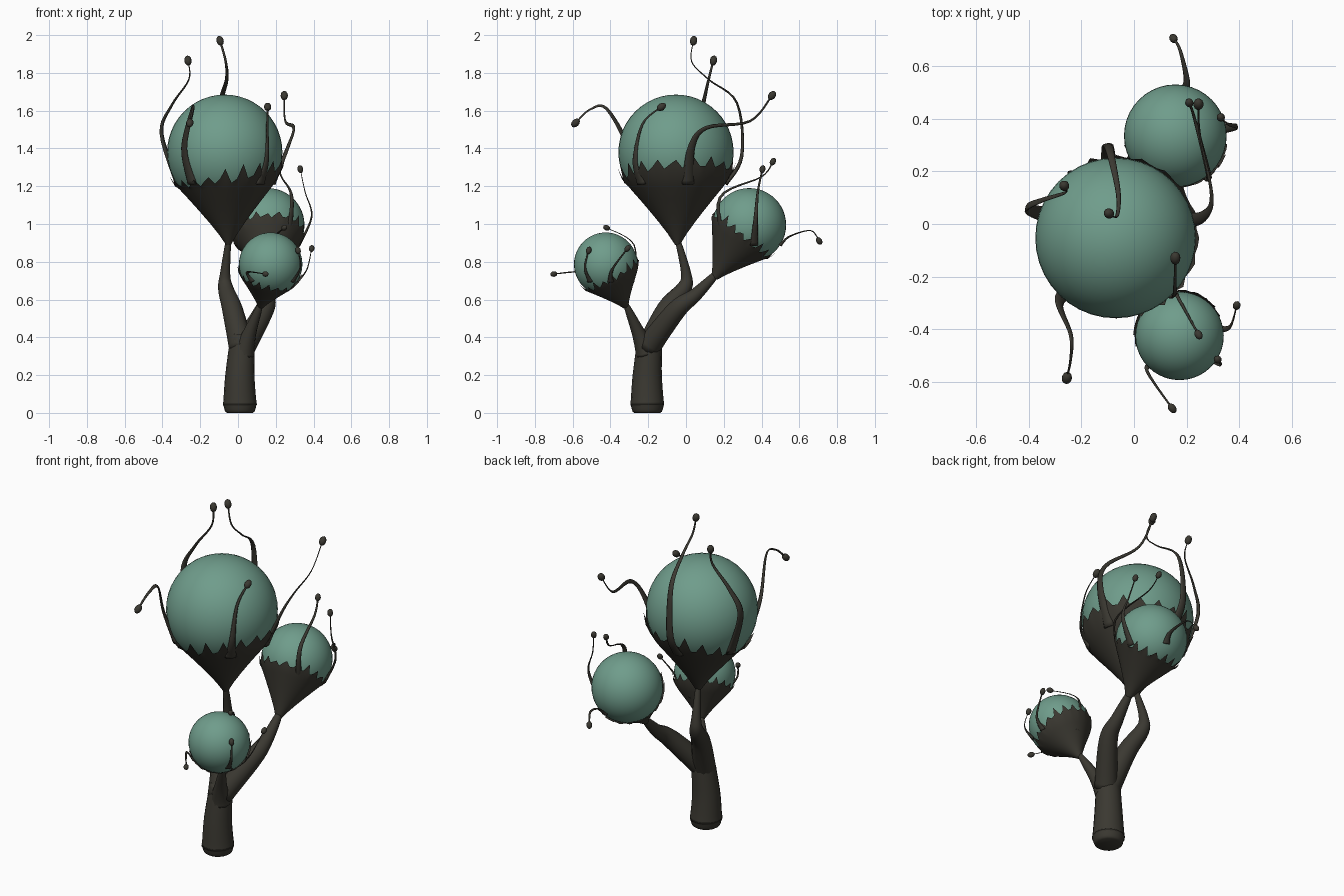
import bpy, bmesh, math, random
from mathutils import Vector as V

if "Cube" in bpy.data.objects:
    bpy.data.objects.remove(bpy.data.objects["Cube"])

random.seed(4)


def material(name, col):
    m = bpy.data.materials.new(name)
    m.diffuse_color = (*col, 1)
    m.use_nodes = True
    m.node_tree.nodes["Principled BSDF"].inputs["Base Color"].default_value = m.diffuse_color
    return m


GREEN = material("sage_green", (0.16, 0.335, 0.26))
BARK = material("dark_bark", (0.043, 0.04, 0.031))


def finish(bm, name, mat):
    bmesh.ops.recalc_face_normals(bm, faces=bm.faces)
    me = bpy.data.meshes.new(name)
    bm.to_mesh(me)
    bm.free()
    me.materials.append(mat)
    me.shade_smooth()
    ob = bpy.data.objects.new(name, me)
    bpy.context.collection.objects.link(ob)


def bridge(bm, rings):
    n = len(rings[0])
    for a, b in zip(rings, rings[1:]):
        for k in range(n):
            j = (k + 1) % n
            bm.faces.new((a[k], a[j], b[j], b[k]))


def spline(pts, steps=6):
    """Catmull-Rom through the path points."""
    out, n = [], len(pts)
    for i in range(n - 1):
        a, b, c, d = pts[max(i - 1, 0)], pts[i], pts[i + 1], pts[min(i + 2, n - 1)]
        for k in range(steps):
            t = k / steps
            out.append(0.5 * (2 * b + (c - a) * t + (2 * a - 5 * b + 4 * c - d) * t * t
                              + (3 * b - a - 3 * c + d) * t ** 3))
    return out + [pts[-1]]


def tube(name, pts, r0, r1, power, ref, sides=12, flat=1.0):
    """Sweep an ellipse that tapers from r0 to r1; its wide side starts across ref."""
    path = spline([V(p) for p in pts])
    bm, rings, side, last = bmesh.new(), [], None, len(path) - 1
    for i, c in enumerate(path):
        t = (path[min(i + 1, last)] - path[max(i - 1, 0)]).normalized()
        side = t.cross(ref) if side is None else side - t * side.dot(t)
        side.normalize()
        up = t.cross(side)
        r = r1 + (r0 - r1) * (1 - i / last) ** power
        rings.append([bm.verts.new(c + r * (side * math.cos(a) + up * math.sin(a) * flat))
                      for a in (math.tau * k / sides for k in range(sides))])
    bridge(bm, rings)
    bm.faces.new(rings[0])
    bm.faces.new(rings[-1])
    finish(bm, name, BARK)
    return t


def cup(name, c, r, tip, r0, mean, lean, lean_dir):
    """Cone from the stem tip, tangent to the globe, then hugging it up to a torn rim."""
    axis = (c - tip).normalized()
    u = (V((1, 0, 0)) - axis * axis.x).normalized()
    v = axis.cross(u)
    D, R, n = (c - tip).length, r * 1.015, 60
    pt = math.acos(R / D)
    rt, ht = R * math.sin(pt), -R * math.cos(pt)
    bm, rings = bmesh.new(), [[] for _ in range(11)]
    peak = [random.uniform(2, 11) for _ in range(n // 3)]
    for k in range(n):
        a = math.tau * k / n
        rim = mean + lean * math.cos(a - lean_dir) + random.uniform(-2, 2)
        rim += (peak[k // 3], -5, -2)[k % 3]
        pr = max(math.radians(rim), pt + 0.05)
        d = u * math.cos(a) + v * math.sin(a)
        for i in range(11):
            if i < 6:
                s = i / 5
                rad, h = r0 + (rt - r0) * s ** 1.12, -D + (D + ht) * s
            else:
                s = (i - 5) / 5
                ph, q = pt + (pr - pt) * s, R + 0.035 * r * s * s
                rad, h = q * math.sin(ph), -q * math.cos(ph)
            rings[i].append(bm.verts.new(c + axis * h + d * rad))
    bridge(bm, rings)
    finish(bm, name, BARK)


def tendril(name, c, r, pts):
    """Flat strand rooted low on the globe below its first point, with a seed bulb at the end."""
    out = V(pts[0]) - c
    out.z = 0
    root = c + out.normalized() * r * 0.86 - V((0, 0, r * 0.55))
    size = 0.009 + r * 0.035
    t = tube(name, [root, *pts], r * 0.11, size * 0.3, 2.2, root - c, 8, 0.4)
    bm = bmesh.new()
    bmesh.ops.create_icosphere(bm, subdivisions=2, radius=size)
    rot = t.to_track_quat('Z', 'Y')
    for w in bm.verts:
        w.co = rot @ V((w.co.x, w.co.y, w.co.z * 1.4)) + V(pts[-1])
    finish(bm, name + "_bulb", BARK)


def flower(label, c, r, tip, r0, mean, lean, lean_dir, strands):
    """Globe, cup and tendrils together."""
    c = V(c)
    bm = bmesh.new()
    bmesh.ops.create_uvsphere(bm, u_segments=40, v_segments=24, radius=r)
    bmesh.ops.translate(bm, verts=bm.verts, vec=c)
    finish(bm, label + "_globe", GREEN)
    cup(label + "_cup", c, r, V(tip), r0, mean, lean, lean_dir)
    for i, pts in enumerate(strands, 1):
        tendril(f"{label}_tendril_{i}", c, r, pts)


# trunk with rounded foot, and three branches
X = V((1, 0, 0))
tube("trunk", [(.01, -.205, .04), (.01, -.205, .2), (.025, -.19, .41)], .09, .06, .8, X, 16)
tube("trunk_foot", [(.01, -.205, .05), (.01, -.205, 0)], .09, .068, .5, X, 16)
tube("tall_branch", [(.02, -.2, .34), (-.03, -.1, .55), (-.065, -.01, .66),
                     (-.068, 0, .74), (-.05, -.045, .92)], .068, .013, 1, X)
tube("back_branch", [(.03, -.2, .35), (.14, -.05, .545), (.16, .05, .625), (.165, .155, .73)], .066, .018, .9, X)
tube("front_branch", [(.03, -.21, .32), (.06, -.25, .42), (.12, -.318, .575)], .06, .013, 1, X)

# large globe
flower("large", (-.07, -.053, 1.38), .305, (-.05, -.045, .89), .013, 70, 8, .5, [
    [(-.1, .295, 1.36), (-.09, .27, 1.64), (-.06, .12, 1.765), (-.065, .03, 1.86), (-.095, .04, 1.97)],
    [(-.405, .06, 1.48), (-.35, .09, 1.63), (-.26, .12, 1.765), (-.265, .145, 1.865)],
    [(-.285, -.3, 1.4), (-.24, -.42, 1.61), (-.24, -.51, 1.605), (-.255, -.585, 1.535)],
    [(.152, -.27, 1.34), (.155, -.23, 1.53), (.157, -.13, 1.62)],
    [(.265, .03, 1.41), (.295, .11, 1.51), (.25, .34, 1.545), (.245, .455, 1.68)]])

# middle globe at the back
flower("middle", (.157, .335, .995), .195, (.165, .15, .715), .018, 70, 4, -1.2, [
    [(.39, .37, 1.04), (.355, .38, 1.17), (.33, .405, 1.29)],
    [(.285, .18, 1.14), (.23, .4, 1.25), (.21, .46, 1.33)],
    [(.2, .55, .935), (.175, .66, .965), (.15, .705, .91)]])

# small globe at the front
flower("small", (.173, -.425, .787), .168, (.12, -.318, .56), .014, 72, 4, 1.2, [
    [(.05, -.56, .745), (.145, -.7, .735)],
    [(.165, -.275, .89), (.245, -.42, .98)],
    [(.365, -.39, .76), (.39, -.31, .87)],
    [(.33, -.535, .77), (.318, -.515, .86)]])
